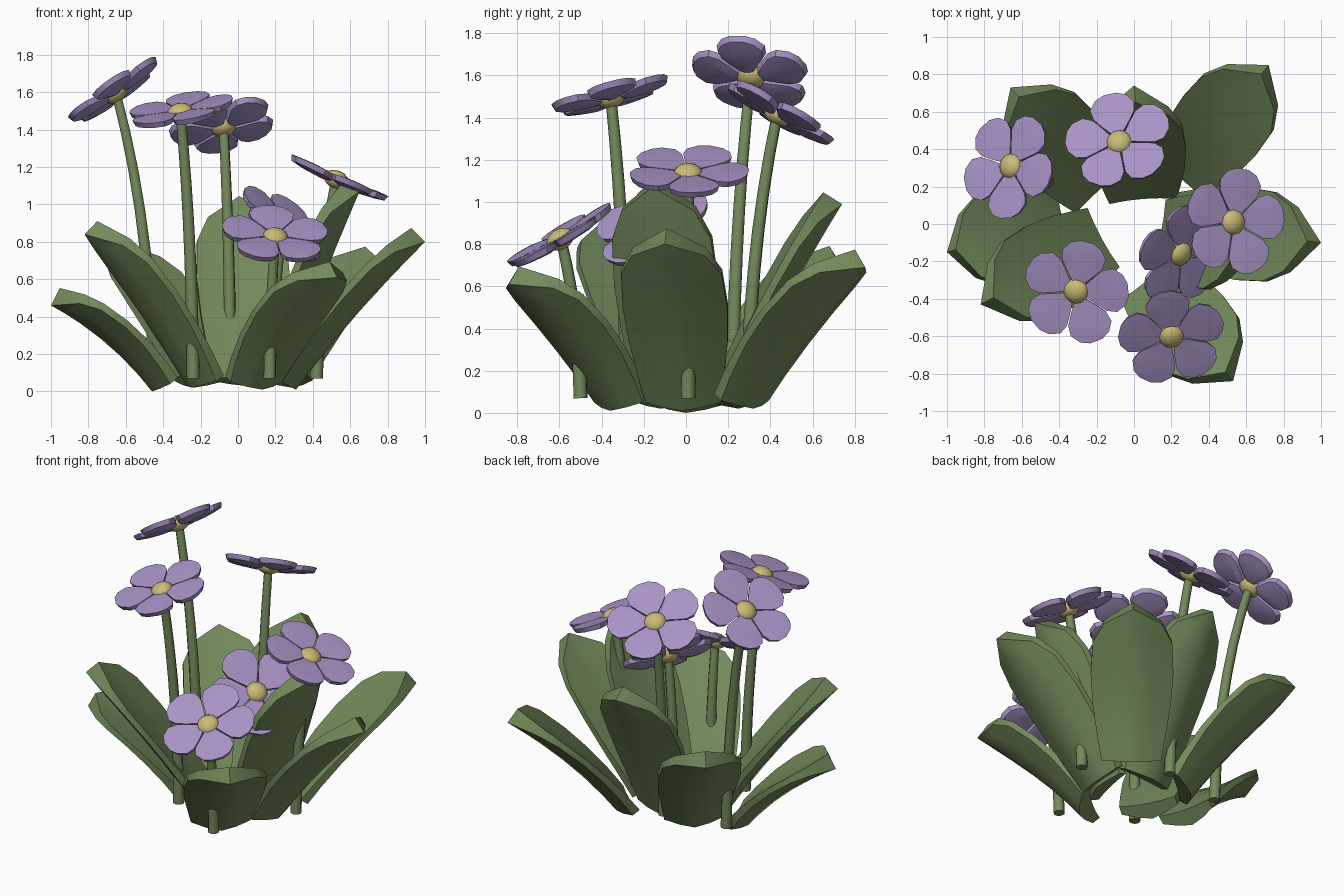
import bpy
import bmesh
import math
from mathutils import Vector, Matrix

cube = bpy.data.objects.get("Cube")
if cube:
    bpy.data.objects.remove(cube, do_unlink=True)


def material(name, rgb):
    mat = bpy.data.materials.new(name)
    mat.use_nodes = True
    mat.diffuse_color = (*rgb, 1)
    bsdf = mat.node_tree.nodes["Principled BSDF"]
    bsdf.inputs["Base Color"].default_value = (*rgb, 1)
    bsdf.inputs["Roughness"].default_value = 0.8
    return mat


GREEN = material("leaf green", (0.17, 0.255, 0.105))
PURPLE = material("petal purple", (0.39, 0.29, 0.56))
YELLOW = material("centre yellow", (0.60, 0.50, 0.18))


def add_object(name, data, mat):
    obj = bpy.data.objects.new(name, data)
    bpy.context.collection.objects.link(obj)
    data.materials.append(mat)
    return obj


def finish(obj, angle):
    """Turn curves into meshes, then smooth the soft edges."""
    bpy.ops.object.select_all(action="DESELECT")
    obj.select_set(True)
    bpy.context.view_layer.objects.active = obj
    bpy.ops.object.convert(target="MESH")
    bpy.ops.object.shade_smooth_by_angle(angle=math.radians(angle))


def mesh_from(bm, name):
    bmesh.ops.recalc_face_normals(bm, faces=bm.faces)
    mesh = bpy.data.meshes.new(name)
    bm.to_mesh(mesh)
    bm.free()
    return mesh


# Leaves: arched blades with a keeled underside, a flat top and a blunt point
LEAF_WIDTHS = [(0, 0.18), (0.15, 0.205), (0.35, 0.235), (0.55, 0.25),
               (0.75, 0.24), (0.88, 0.175), (1, 0)]
ACROSS = (-1, -0.5, 0, 0.5, 1)


def leaf(name, base, tip, arch):
    base, tip = Vector(base), Vector(tip)
    ctrl = base.lerp(tip, 0.4) + Vector((0, 0, arch))
    bm = bmesh.new()
    loops = []
    for t, half in LEAF_WIDTHS:
        p = base.lerp(ctrl, t).lerp(ctrl.lerp(tip, t), t)
        tangent = (ctrl - base).lerp(tip - ctrl, t).normalized()
        side = tangent.cross(Vector((0, 0, 1))).normalized()
        up = side.cross(tangent)
        under = [p + side * half * u + up * 0.36 * half * abs(u) ** 1.4 for u in ACROSS]
        top = [p + side * half * u + up * (0.105 + 0.08 * half * u * u) for u in ACROSS]
        loops.append([bm.verts.new(co) for co in under + top[::-1]])
    for a, b in zip(loops, loops[1:]):
        for i in range(len(a)):
            j = (i + 1) % len(a)
            bm.faces.new((a[i], a[j], b[j], b[i]))
    bm.faces.new(loops[0])
    bmesh.ops.remove_doubles(bm, verts=bm.verts, dist=0.001)
    finish(add_object(name, mesh_from(bm, name), GREEN), 35)


LEAVES = {
    "leaf_back_left": ((0.29, 0.32, 0.02), (0.72, 0.85, 0.69), 0.1),
    "leaf_back_right": ((-0.24, 0.25, 0.02), (-0.66, 0.73, 0.71), 0.1),
    "leaf_back": ((0.04, 0.23, 0.03), (0, 0.74, 0.99), 0.08),
    "leaf_right": ((-0.46, 0, 0), (-1, -0.15, 0.46), 0.1),
    "leaf_front_right": ((-0.25, -0.12, 0.02), (-0.82, -0.43, 0.84), 0.07),
    "leaf_front_left": ((0.13, -0.36, 0.01), (0.53, -0.84, 0.61), 0.08),
    "leaf_left": ((0.31, -0.02, 0.01), (1, -0.1, 0.8), 0.06),
    "leaf_inner": ((0.24, -0.07, 0.03), (0.65, -0.16, 1.07), 0.05),
}
for leaf_name, spec in LEAVES.items():
    leaf(leaf_name, *spec)


# Petal outline: distance from the flower centre and half width
PETAL = [(0.035, 0.018), (0.1, 0.07), (0.16, 0.112), (0.215, 0.12),
         (0.265, 0.085), (0.288, 0.035)]


def petals(name, phase):
    bm = bmesh.new()
    outline = [(r, -w) for r, w in PETAL] + [(r, w) for r, w in reversed(PETAL)]
    for k in range(5):
        turn = Matrix.Rotation(math.radians(phase + 72 * k), 3, "Z")

        def ring(scale, z):
            # outer ends rise a little, giving a shallow cup
            return [bm.verts.new(turn @ Vector((0.16 + (r - 0.16) * scale, w * scale,
                                                z + 0.06 * (r - 0.1)))) for r, w in outline]

        rings = [ring(0.55, -0.03), ring(0.92, -0.02), ring(1, 0.01), ring(0.6, 0.012)]
        for a, b in zip(rings, rings[1:]):
            for i in range(len(outline)):
                j = (i + 1) % len(outline)
                bm.faces.new((a[i], a[j], b[j], b[i]))
        bm.faces.new(rings[0][::-1])
        bm.faces.new(rings[-1])
    return add_object(name, mesh_from(bm, name), PURPLE)


def flower(label, head, normal, phase, foot):
    head, foot = Vector(head), Vector(foot)
    normal = Vector(normal).normalized()
    pose = (Matrix.Translation(head)
            @ Vector((0, 0, 1)).rotation_difference(normal).to_matrix().to_4x4())

    blossom = petals("petals_" + label, phase)
    blossom.matrix_world = pose
    finish(blossom, 35)

    # Round yellow centre
    bm = bmesh.new()
    bmesh.ops.create_uvsphere(bm, u_segments=12, v_segments=8, radius=0.07)
    bmesh.ops.scale(bm, vec=(1, 1, 0.7), verts=bm.verts)
    centre = add_object("centre_" + label, mesh_from(bm, "centre_" + label), YELLOW)
    centre.matrix_world = pose @ Matrix.Translation((0, 0, -0.008))
    finish(centre, 60)

    # Stem, upright at the foot and leaning towards the head
    curve = bpy.data.curves.new("stem_" + label, "CURVE")
    curve.dimensions = "3D"
    curve.bevel_depth = 0.033
    curve.bevel_resolution = 2
    curve.use_fill_caps = True
    spline = curve.splines.new("POLY")
    steps = 7
    end = head - normal * 0.02
    mid = foot.lerp(end, 0.1)
    mid.z = foot.z + 0.55 * (end.z - foot.z)
    spline.points.add(steps)
    for i, point in enumerate(spline.points):
        t = i / steps
        point.co = (*foot.lerp(mid, t).lerp(mid.lerp(end, t), t), 1)
        point.radius = 1.05 - 0.25 * t
    finish(add_object("stem_" + label, curve, GREEN), 50)


FLOWERS = {
    "back_right": ((-0.66, 0.31, 1.6), (-0.56, 0.18, 0.8), 54, (-0.45, 0.22, 0.07)),
    "back": ((-0.08, 0.44, 1.42), (-0.16, 0.48, 0.86), 30, (-0.04, 0.29, 0.07)),
    "left": ((0.53, 0.01, 1.14), (0.4, 0, 0.92), 8, (0.42, 0.01, 0.07)),
    "inner": ((0.25, -0.16, 0.89), (0.57, -0.37, 0.73), 20, (0.18, -0.13, 0.07)),
    "front_right": ((-0.31, -0.36, 1.5), (-0.17, -0.25, 0.95), 4, (-0.24, -0.28, 0.07)),
    "front": ((0.2, -0.6, 0.83), (0.1, -0.5, 0.86), 26, (0.17, -0.5, 0.07)),
}
for flower_label, spec in FLOWERS.items():
    flower(flower_label, *spec)
